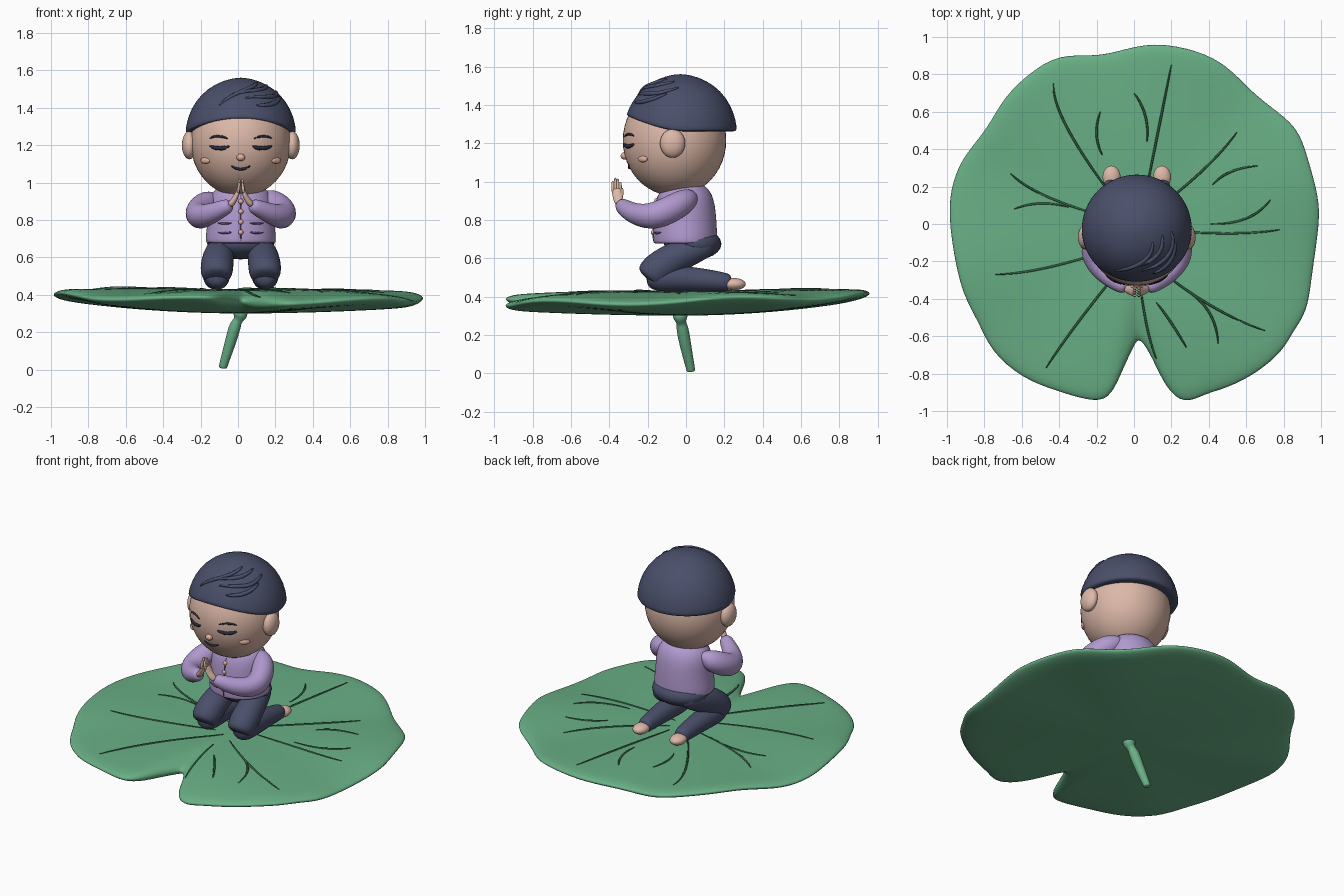
import bpy, bmesh, math
from mathutils import Vector, Matrix
from mathutils.bvhtree import BVHTree

default_cube = bpy.data.objects.get("Cube")
if default_cube:
    bpy.data.objects.remove(default_cube, do_unlink=True)

MID = 0.015  # the figure kneels slightly off the leaf's centre


def material(name, color):
    mat = bpy.data.materials.new(name)
    mat.use_nodes = True
    mat.diffuse_color = (*color, 1)
    mat.node_tree.nodes["Principled BSDF"].inputs["Base Color"].default_value = (*color, 1)
    return mat


green = material("leaf green", (0.14, 0.43, 0.235))
vein_green = material("dark vein green", (0.03, 0.12, 0.06))
skin = material("skin", (0.72, 0.48, 0.39))
blush = material("warm blush", (0.75, 0.44, 0.34))
navy = material("navy", (0.068, 0.079, 0.145))
ink = material("dark ink", (0.02, 0.024, 0.05))
lilac = material("lilac cloth", (0.44, 0.32, 0.62))
seam_purple = material("seam purple", (0.13, 0.085, 0.2))


def finish(name, bm, mat, subdivide=0):
    bmesh.ops.recalc_face_normals(bm, faces=bm.faces)
    mesh = bpy.data.meshes.new(name)
    bm.to_mesh(mesh)
    bm.free()
    mesh.shade_smooth()
    mesh.materials.append(mat)
    obj = bpy.data.objects.new(name, mesh)
    bpy.context.scene.collection.objects.link(obj)
    if subdivide:
        mod = obj.modifiers.new("smooth", "SUBSURF")
        mod.levels = mod.render_levels = subdivide
    return obj


def skin_rings(name, rings, mat, subdivide=0):
    """Bridge a list of equal point rings and close both ends."""
    bm = bmesh.new()
    loops = [[bm.verts.new(p) for p in ring] for ring in rings]
    n = len(loops[0])
    for a, b in zip(loops, loops[1:]):
        for i in range(n):
            j = (i + 1) % n
            bm.faces.new((a[i], a[j], b[j], b[i]))
    bm.faces.new(loops[0])
    bm.faces.new(loops[-1])
    return finish(name, bm, mat, subdivide)


def tube(name, points, radii, mat, sides=10, subdivide=2):
    """Loft an elliptical section along a path; radii are (across x, other way)."""
    points = [Vector(p) for p in points]
    rings = []
    for i, p in enumerate(points):
        t = (points[min(i + 1, len(points) - 1)] - points[max(i - 1, 0)]).normalized()
        axis = Vector((1, 0, 0)) if abs(t.x) < 0.9 else Vector((0, 0, 1))
        u = (axis - t * t.dot(axis)).normalized()
        v = t.cross(u)
        r = radii[i] if isinstance(radii[i], tuple) else (radii[i], radii[i])
        angles = [math.tau * k / sides for k in range(sides)]
        rings.append([p + u * r[0] * math.cos(a) + v * r[1] * math.sin(a) for a in angles])
    return skin_rings(name, rings, mat, subdivide)


def ball(name, center, radii, mat, turn=0, segments=24):
    bm = bmesh.new()
    matrix = (Matrix.Translation(center) @ Matrix.Rotation(turn, 4, "Z")
              @ Matrix.Diagonal((*radii, 1)))
    bmesh.ops.create_uvsphere(bm, u_segments=segments, v_segments=segments // 2,
                              radius=1, matrix=matrix)
    return finish(name, bm, mat)


def surface(obj):
    bpy.context.view_layer.update()
    return BVHTree.FromObject(obj, bpy.context.evaluated_depsgraph_get())


def hit(tree, a, b, down):
    """Drop a flat point on a surface, from above or from the front."""
    start, way = ((a, b, 3), (0, 0, -1)) if down else ((a, -3, b), (0, 1, 0))
    return tree.ray_cast(Vector(start), Vector(way))[0]


def drawn_line(name, tree, start, middle, end, radius, mat, down=False, steps=10):
    """Thin tapered arc through three points, laid on a surface."""
    start, middle, end = Vector(start), Vector(middle), Vector(end)
    control = middle * 2 - (start + end) / 2
    path, radii = [], []
    for k in range(steps + 1):
        t = k / steps
        p = start * (1 - t) ** 2 + control * 2 * t * (1 - t) + end * t * t
        spot = hit(tree, p.x, p.y, down)
        if spot:
            path.append(spot)
            radii.append(radius * (0.35 + 0.65 * math.sin(math.pi * t) ** 0.5) if 0 < t < 1
                         else radius * 0.35)
    return tube(name, path, radii, mat, sides=6, subdivide=0)


# Lily leaf: wavy notched outline, flat on top and bellied underneath (hundredths)
outline = [(3, -60), (10, -72), (17, -88), (27, -97), (38, -91), (50, -88), (66, -80), (80, -68),
           (85, -58), (93, -47), (95, -30), (98, -10), (100, 8), (97, 22), (93, 36), (88, 52),
           (73, 63), (62, 72), (50, 85), (35, 93), (10, 98), (-10, 92), (-22, 90), (-40, 91),
           (-55, 82), (-70, 68), (-78, 52), (-90, 38), (-96, 27), (-100, 10), (-97, -15),
           (-92, -38), (-83, -53), (-77, -68), (-60, -83), (-40, -90), (-20, -96), (-12, -92),
           (-6, -78), (0, -65)]


def leaf_ring(t, height):
    ring = []
    for x, y in outline:
        a = math.atan2(y, x)
        rim = 0.412 + 0.022 * math.sin(a) - 0.015 * math.cos(a) + 0.016 * math.sin(6 * a)
        ring.append((x * t / 100, y * t / 100, height(rim, t)))
    return ring


def leaf_top(rim, t):
    return 0.418 + (rim - 0.418) * t ** 3 + 0.012 * math.sin(math.pi * t)


def leaf_belly(rim, t):
    return 0.3 + (rim - 0.345) * t * t


rings = [leaf_ring(t, leaf_top) for t in (0.1, 0.3, 0.5, 0.7, 0.85, 0.96)]
rings.append(leaf_ring(1.015, lambda rim, t: rim - 0.02))
rings += [leaf_ring(t, leaf_belly) for t in (0.96, 0.8, 0.6, 0.35, 0.1)]
leaf = skin_rings("lily_leaf", rings, green, 2)

# Leaf veins
veins = [(5, 10, 13, 50, 20, 85), (-8, 10, -35, 50, -43, 75), (-8, 2, -45, 14, -66, 27),
         (-8, -12, -45, -23, -74, -27), (0, -15, -28, -50, -47, -77), (3, -30, 7, -55, 12, -72),
         (8, -20, 40, -43, 70, -57), (10, -3, 50, -5, 78, -3), (8, 5, 36, 28, 55, 49),
         (-17, 37, -20, 48, -18, 60), (7, 44, 6, 58, 0, 70), (42, 21, 52, 28, 66, 31),
         (41, 0, 60, 3, 73, 13), (12, -42, 20, -53, 28, -66), (27, -35, 40, -47, 45, -64),
         (-64, 8, -50, 11, -35, 9)]
leaf_tree = surface(leaf)
for vein in veins:
    a, b, c, d, e, f = (value / 100 for value in vein)
    drawn_line("leaf_vein", leaf_tree, (a, b), (c, d), (e, f), 0.0065, vein_green, True, 14)

# Stem
tube("leaf_stem", [(0.01, -0.03, 0.32), (0.015, -0.03, 0.285), (0, -0.025, 0.265),
                   (-0.015, -0.02, 0.24), (-0.045, 0, 0.13), (-0.08, 0.025, 0.02),
                   (-0.081, 0.026, 0.006)],
     [0.045, 0.04, 0.022, 0.036, 0.031, 0.024, 0.024], green)

# Jacket body and hips
ball("hips", (MID, 0.035, 0.675), (0.18, 0.15, 0.085), navy)
levels = [(0.675, 0.18, 0.16), (0.68, 0.192, 0.17), (0.72, 0.192, 0.172), (0.8, 0.18, 0.168),
          (0.9, 0.178, 0.158), (0.96, 0.15, 0.13), (0.99, 0.1, 0.09)]
torso = tube("jacket", [(MID, -0.005, z) for z, w, d in levels],
             [(w, d) for z, w, d in levels], lilac, sides=16)
torso_tree = surface(torso)
drawn_line("jacket_opening", torso_tree, (MID, 0.69), (MID, 0.8), (MID, 0.93), 0.005, seam_purple)
for z in (0.735, 0.79, 0.845, 0.9):
    ball("jacket_button", hit(torso_tree, MID, z, False), (0.014, 0.012, 0.014), blush, segments=12)

# Head
HEAD = Vector((MID, -0.06, 1.215))
head = ball("head", HEAD, (0.268, 0.27, 0.29), skin, segments=48)
head_tree = surface(head)
ball("nose", hit(head_tree, MID, 1.135, False), (0.023, 0.022, 0.02), blush)
drawn_line("mouth", head_tree, (MID - 0.05, 1.09), (MID, 1.073), (MID + 0.05, 1.09), 0.008, ink)

# Hair cap with a lifted fringe
HAIR = Vector((MID, -0.028, 1.27))
hair_rings = []
for t in (0.04, 0.2, 0.4, 0.6, 0.8, 0.95, 1, 1):
    inner = 0.88 if len(hair_rings) == 7 else 1
    ring = []
    for k in range(32):
        a = math.tau * k / 32
        front = max(0, -math.sin(a))
        edge = math.asin(0.25 * front ** 1.6 - 0.03 * (1 - front))
        up = math.pi / 2 + (edge - math.pi / 2) * t
        flat = math.cos(up) * inner
        ring.append(HAIR + Vector((0.297 * flat * math.cos(a), 0.295 * flat * math.sin(a),
                                   0.292 * math.sin(up))))
    hair_rings.append(ring)
hair = skin_rings("hair", hair_rings, navy, 1)
hair_tree = surface(hair)
for a, b, c in [((0.2, -0.04), (0.18, -0.17), (0.04, -0.25)),
                ((0.15, -0.06), (0.12, -0.17), (-0.01, -0.23)),
                ((0.1, -0.1), (0.05, -0.2), (-0.1, -0.25)),
                ((0.22, -0.1), (0.19, -0.2), (0.1, -0.265))]:
    drawn_line("hair_strand", hair_tree, a, b, c, 0.013, navy, True)

# Mirrored parts
for side, s in (("left", 1), ("right", -1)):

    def at(x, y, z):
        return (MID + s * x, y, z)

    def face_arc(part, tree, x1, z1, xm, zm, x2, z2, radius, mat):
        drawn_line(f"{side}_{part}", tree, (MID + s * x1, z1), (MID + s * xm, zm),
                   (MID + s * x2, z2), radius, mat)

    # Face
    ball(f"{side}_ear", at(0.275, -0.07, 1.2), (0.04, 0.066, 0.075), skin)
    face_arc("closed_eye", head_tree, 0.062, 1.196, 0.112, 1.184, 0.165, 1.196, 0.012, ink)
    face_arc("eyebrow", head_tree, 0.07, 1.235, 0.12, 1.248, 0.165, 1.238, 0.007, ink)
    cheek = hit(head_tree, MID + s * 0.19, 1.118, False)
    ball(f"{side}_cheek", cheek, (0.034, 0.012, 0.017), blush, turn=s * 0.75)

    # Pocket seams
    for z in (0.785, 0.735):
        face_arc("pocket_seam", torso_tree, 0.05, z, 0.085, z - 0.004, 0.12, z, 0.006, seam_purple)

    # Sleeve
    tube(f"{side}_sleeve",
         [at(0.1, 0.03, 0.925), at(0.16, 0.01, 0.91), at(0.22, -0.07, 0.86),
          at(0.235, -0.17, 0.815), at(0.18, -0.26, 0.825), at(0.09, -0.325, 0.865),
          at(0.05, -0.345, 0.885)],
         [0.05, 0.068, 0.077, 0.078, 0.062, 0.047, 0.036], lilac)

    # Praying hand
    tube(f"{side}_palm", [at(0.062, -0.345, 0.875), at(0.04, -0.352, 0.9),
                          at(0.02, -0.358, 0.935), at(0.011, -0.362, 0.97)],
         [(0.02, 0.022), (0.018, 0.026), (0.014, 0.03), (0.01, 0.028)], skin, subdivide=1)
    for k, tip in enumerate((1.005, 1.025, 1.02, 1.0)):
        y = -0.382 + 0.013 * k
        tube(f"{side}_finger", [at(0.015, y, 0.94), at(0.011, y, 0.98), at(0.007, y, tip)],
             [0.009, 0.009, 0.007], skin, sides=8, subdivide=1)
    tube(f"{side}_thumb", [at(0.035, -0.34, 0.91), at(0.018, -0.334, 0.945),
                           at(0.01, -0.335, 0.97)], [0.011, 0.01, 0.008], skin, 8, 1)

    # Folded leg and bare foot
    tube(f"{side}_thigh", [at(0.08, 0.14, 0.675), at(0.1, 0.07, 0.655), at(0.12, -0.05, 0.61),
                           at(0.128, -0.14, 0.55), at(0.13, -0.185, 0.51), at(0.13, -0.2, 0.49)],
         [0.05, 0.075, 0.088, 0.095, 0.088, 0.065], navy)
    tube(f"{side}_shin", [at(0.13, -0.21, 0.5), at(0.13, -0.15, 0.5), at(0.13, -0.03, 0.495),
                          at(0.13, 0.1, 0.487), at(0.13, 0.21, 0.475), at(0.13, 0.235, 0.47)],
         [0.05, 0.08, 0.072, 0.062, 0.052, 0.042], navy)
    ball(f"{side}_foot", at(0.135, 0.25, 0.465), (0.048, 0.062, 0.032), skin)
